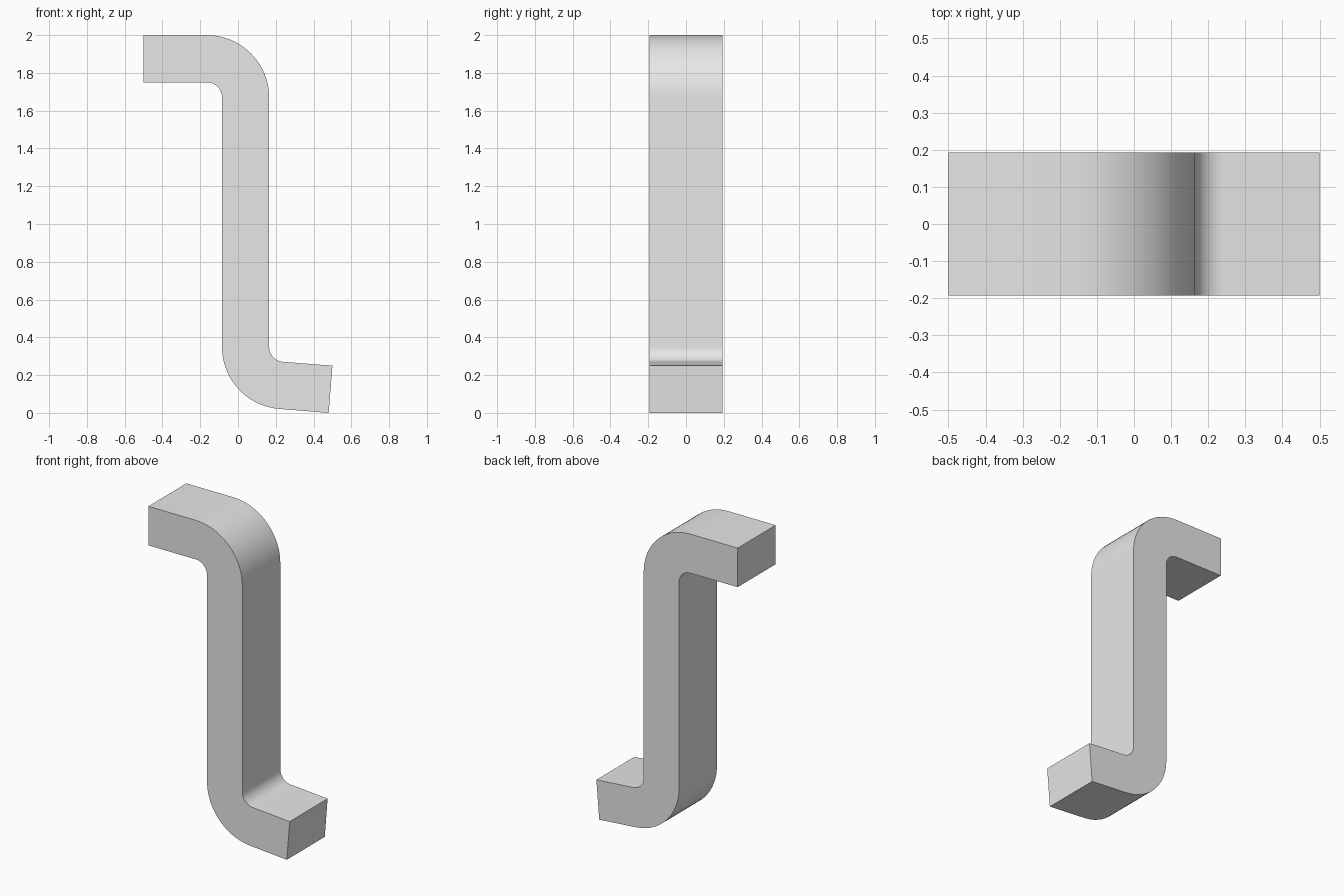
import bpy, bmesh, math
from mathutils import Vector

cube = bpy.data.objects.get("Cube")
if cube:
    bpy.data.objects.remove(cube, do_unlink=True)

HALF_DEPTH = 0.192
OUTER, INNER = 0.33, 0.08      # bend radii, bar thickness is the difference
TILT = math.radians(4.6)       # slight droop of the foot
STEPS = 20
top_bend = Vector((-0.165, 1.67))
low_bend = Vector((0.245, 0.35))


def arc(center, radius, start, end):
    angles = [start + (end - start) * i / STEPS for i in range(STEPS + 1)]
    return [center + radius * Vector((math.cos(a), math.sin(a))) for a in angles]


# Bar profile: right side from upper arm to foot, then back up the left side
half_pi = math.pi / 2
foot_angle = 3 * half_pi - TILT
profile = [Vector((-0.5, 2.0))]
profile += arc(top_bend, OUTER, half_pi, 0)
profile += arc(low_bend, INNER, math.pi, foot_angle)
profile += [Vector((0.5, 0.25)), Vector((0.48, 0.0))]
profile += arc(low_bend, OUTER, foot_angle, math.pi)
profile += arc(top_bend, INNER, 0, half_pi)
profile += [Vector((-0.5, 1.75))]

# Extrude the profile through the depth
bm = bmesh.new()
face = bm.faces.new([bm.verts.new((p.x, -HALF_DEPTH, p.y)) for p in profile])
result = bmesh.ops.extrude_face_region(bm, geom=[face], use_keep_orig=True)
moved = [v for v in result["geom"] if isinstance(v, bmesh.types.BMVert)]
bmesh.ops.translate(bm, verts=moved, vec=(0, 2 * HALF_DEPTH, 0))
bmesh.ops.recalc_face_normals(bm, faces=bm.faces)
mesh = bpy.data.meshes.new("bent_bar")
bm.to_mesh(mesh)
bm.free()

bar = bpy.data.objects.new("bent_bar", mesh)
bpy.context.collection.objects.link(bar)

# Plain grey material
grey = bpy.data.materials.new("light_grey")
grey.use_nodes = True
colour = (0.8, 0.8, 0.8, 1)
grey.diffuse_color = colour
grey.node_tree.nodes["Principled BSDF"].inputs["Base Color"].default_value = colour
mesh.materials.append(grey)

# Smooth bends, crisp edges
bpy.ops.object.select_all(action="DESELECT")
bar.select_set(True)
bpy.context.view_layer.objects.active = bar
bpy.ops.object.shade_smooth_by_angle(angle=math.radians(30))
